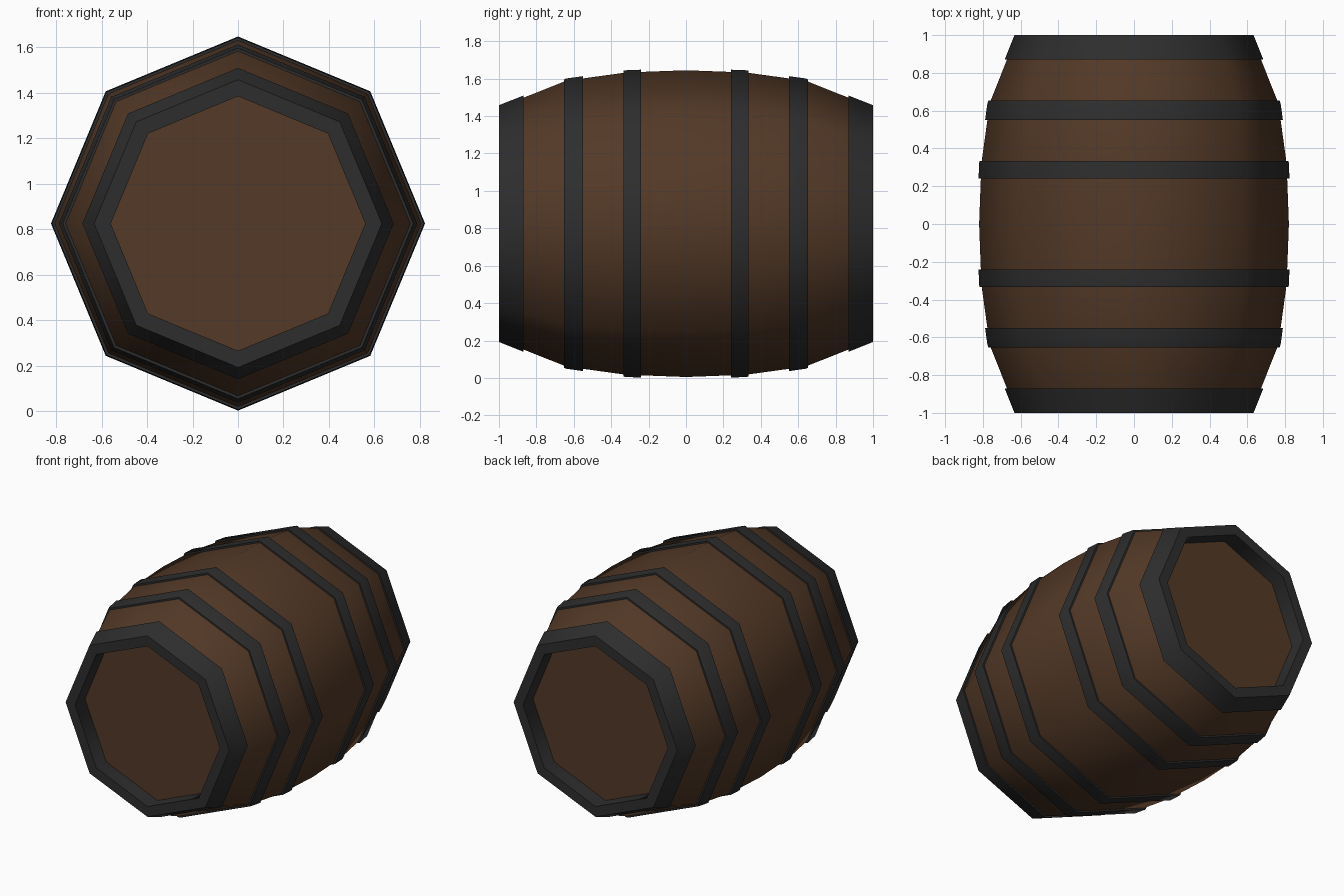
import bpy, bmesh, math

if "Cube" in bpy.data.objects:
    bpy.data.objects.remove(bpy.data.objects["Cube"])

SIDES = 8
CZ = 0.825          # barrel axis height
THICK = 0.012       # hoop thickness above the staves
BULGE = [(0.0, 0.82), (0.32, 0.808), (0.64, 0.764), (1.0, 0.621)]


def material(name, rgb):
    m = bpy.data.materials.new(name)
    m.diffuse_color = (*rgb, 1)
    m.use_nodes = True
    m.node_tree.nodes["Principled BSDF"].inputs["Base Color"].default_value = m.diffuse_color
    return m


WOOD = material("dark brown wood", (0.087, 0.041, 0.020))
IRON = material("black iron", (0.027, 0.027, 0.027))


def wood_r(y):
    """Stave radius at distance y from the middle."""
    y = abs(y)
    for (a, ra), (b, rb) in zip(BULGE, BULGE[1:]):
        if y <= b:
            return ra + (rb - ra) * (y - a) / (b - a)
    return BULGE[-1][1]


def lathe(name, profile, mat, closed):
    """Spin (y, radius) points around the barrel axis with eight sides."""
    bm = bmesh.new()
    rings = []
    for y, r in profile:
        rings.append([bm.verts.new((r * math.cos(2 * math.pi * i / SIDES), y,
                                    CZ + r * math.sin(2 * math.pi * i / SIDES)))
                      for i in range(SIDES)])
    pairs = list(zip(rings, rings[1:]))
    if closed:
        pairs.append((rings[-1], rings[0]))
    for a, b in pairs:
        for i in range(SIDES):
            j = (i + 1) % SIDES
            bm.faces.new((a[i], a[j], b[j], b[i]))
    if not closed:
        bm.faces.new(rings[0])
        bm.faces.new(rings[-1])
    bmesh.ops.recalc_face_normals(bm, faces=bm.faces)
    me = bpy.data.meshes.new(name)
    bm.to_mesh(me)
    bm.free()
    me.materials.append(mat)
    ob = bpy.data.objects.new(name, me)
    bpy.context.collection.objects.link(ob)
    bpy.ops.object.select_all(action='DESELECT')
    ob.select_set(True)
    bpy.context.view_layer.objects.active = ob
    bpy.ops.object.shade_smooth_by_angle(angle=math.radians(50))
    return ob


# Staves with recessed flat heads at both ends
ys = [-0.89, -0.64, -0.32, 0, 0.32, 0.64, 0.89]
lathe("barrel_body", [(y, wood_r(y)) for y in ys], WOOD, False)

for s, end in ((-1, "front"), (1, "back")):
    # Narrow hoops, bent to follow the staves
    for name, cuts in (("inner_hoop", (0.24, 0.32, 0.333)),
                       ("middle_hoop", (0.55, 0.64, 0.653))):
        outer = [(s * y, wood_r(y) + THICK) for y in cuts]
        under = [(s * y, wood_r(y) - 0.02) for y in reversed(cuts)]
        lathe(f"{end}_{name}", outer + under, IRON, True)
    # Wide end hoop with the rim standing proud of the head
    lathe(f"{end}_end_hoop",
          [(s * 0.87, wood_r(0.87) + THICK), (s * 1.0, wood_r(1.0) + THICK),
           (s * 1.0, 0.56), (s * 0.87, 0.56)], IRON, True)
